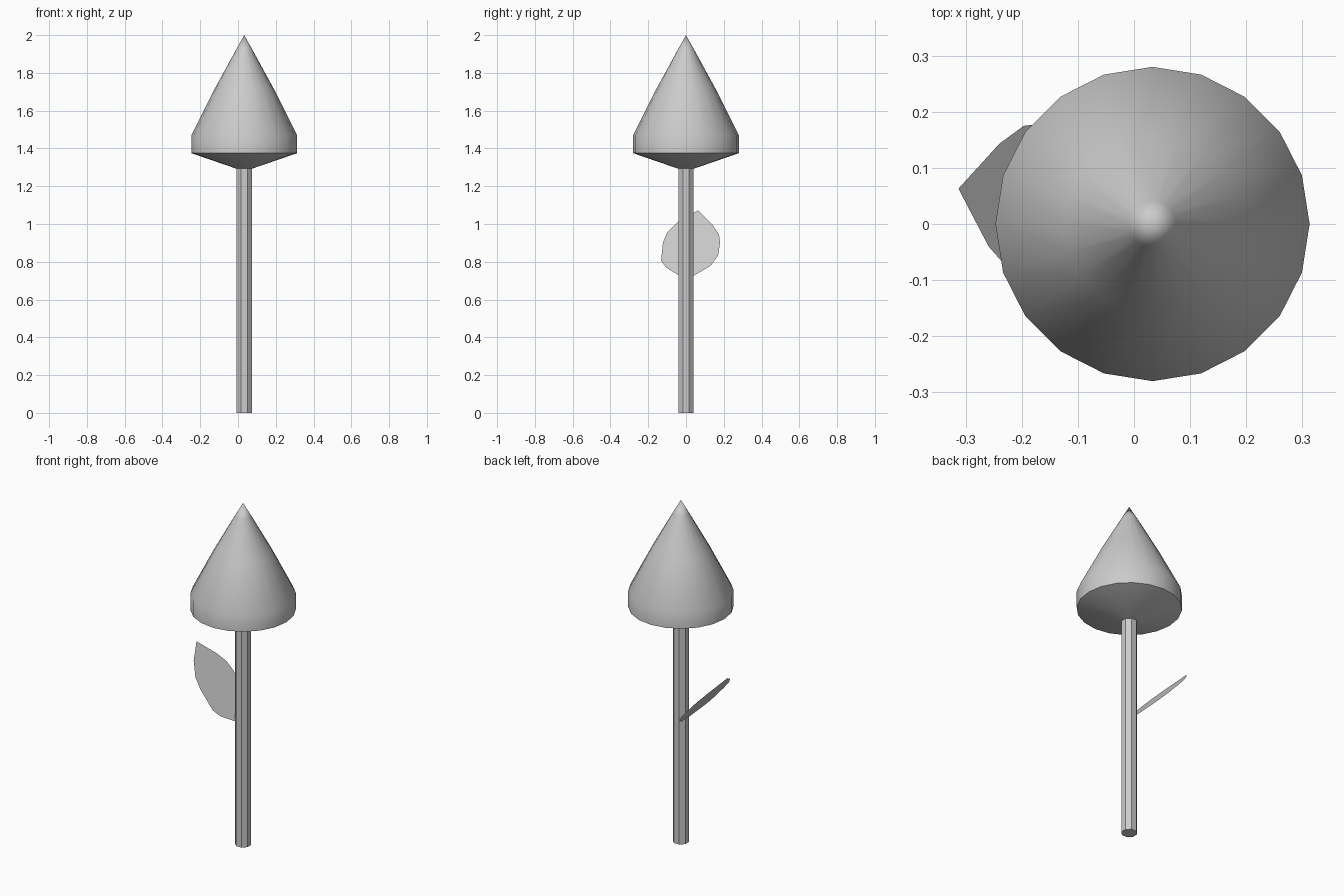
import bpy, bmesh, math

if "Cube" in bpy.data.objects:
    bpy.data.objects.remove(bpy.data.objects["Cube"])

AXIS_X = 0.033


def add_mesh(name, bm, angle=None):
    bmesh.ops.recalc_face_normals(bm, faces=bm.faces)
    me = bpy.data.meshes.new(name)
    bm.to_mesh(me)
    bm.free()
    ob = bpy.data.objects.new(name, me)
    bpy.context.collection.objects.link(ob)
    if angle is not None:
        bpy.ops.object.select_all(action='DESELECT')
        bpy.context.view_layer.objects.active = ob
        ob.select_set(True)
        bpy.ops.object.shade_smooth_by_angle(angle=math.radians(angle))
    return ob


def lathe(name, profile, sides, offset=0.0, angle=None):
    """Stack rings of (radius, z) about the plant axis; zero radius ends in a tip."""
    bm = bmesh.new()
    rings = []
    for r, z in profile:
        n = sides if r > 0 else 1
        rings.append([bm.verts.new((AXIS_X + r * math.cos(offset + math.tau * i / sides),
                                    r * math.sin(offset + math.tau * i / sides), z))
                      for i in range(n)])
    for a, b in zip(rings, rings[1:]):
        for i in range(sides):
            j = (i + 1) % sides
            if len(b) == 1:
                bm.faces.new((a[i], a[j], b[0]))
            else:
                bm.faces.new((a[i], a[j], b[j], b[i]))
    bm.faces.new(rings[0])
    if len(rings[-1]) > 1:
        bm.faces.new(rings[-1])
    return add_mesh(name, bm, angle)


# Closed flower bud
lathe("bud", [(0.042, 1.293), (0.28, 1.375), (0.28, 1.47), (0.157, 1.715),
              (0.042, 1.925), (0, 2.0)], 20, angle=40)

# Octagonal stem
lathe("stem", [(0.044, 0), (0.044, 1.3)], 8, offset=math.pi / 8)

# Flat leaf, outline in (y, z), leaning out to the left
outline = [(0.0, 0.717), (0.042, 0.727), (0.132, 0.78), (0.17, 0.833), (0.18, 0.90),
           (0.175, 0.944), (0.143, 0.992), (0.063, 1.072), (-0.04, 1.013),
           (-0.10, 0.955), (-0.122, 0.902), (-0.132, 0.806), (-0.106, 0.77), (-0.037, 0.727)]
bm = bmesh.new()
bm.faces.new([bm.verts.new((-0.008 - (z - 0.737) * 0.91, y, z)) for y, z in outline])
add_mesh("leaf", bm)
